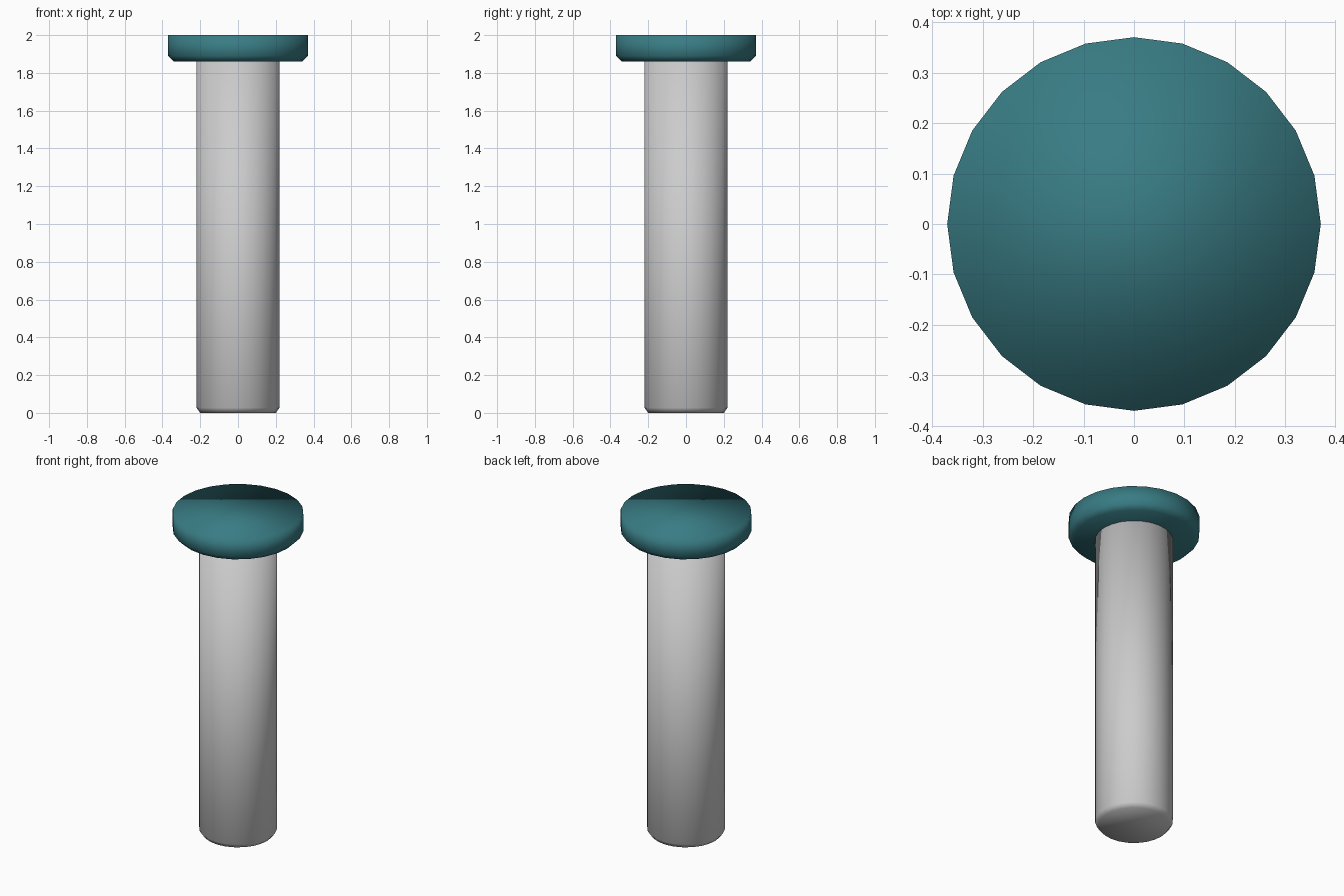
import bpy, bmesh
from math import cos, sin, tau

if "Cube" in bpy.data.objects:
    bpy.data.objects.remove(bpy.data.objects["Cube"])

SIDES = 24

def turned(name, profile, color=None):
    """Closed turned solid from (radius, z) rings, smooth shaded."""
    bm = bmesh.new()
    rings = [[bm.verts.new((r * cos(tau * i / SIDES), r * sin(tau * i / SIDES), z))
              for i in range(SIDES)] for r, z in profile]
    for low, high in zip(rings, rings[1:]):
        for i in range(SIDES):
            j = (i + 1) % SIDES
            bm.faces.new((low[i], low[j], high[j], high[i]))
    bm.faces.new(rings[0][::-1])
    bm.faces.new(rings[-1])
    for f in bm.faces:
        f.smooth = True
    mesh = bpy.data.meshes.new(name)
    bm.to_mesh(mesh)
    bm.free()
    obj = bpy.data.objects.new(name, mesh)
    bpy.context.collection.objects.link(obj)
    if color:
        mat = bpy.data.materials.new(name + "_colour")
        mat.diffuse_color = color
        mat.use_nodes = True
        mat.node_tree.nodes["Principled BSDF"].inputs["Base Color"].default_value = mat.diffuse_color
        mesh.materials.append(mat)
    return obj

# Plain shaft with a chamfered lower end
turned("shaft", [(0.2, 0), (0.22, 0.027), (0.22, 1.86)])

# Flat head, chamfered on its underside
turned("head", [(0.34, 1.86), (0.37, 1.89), (0.37, 2.0)], (0.04, 0.2, 0.23, 1))
